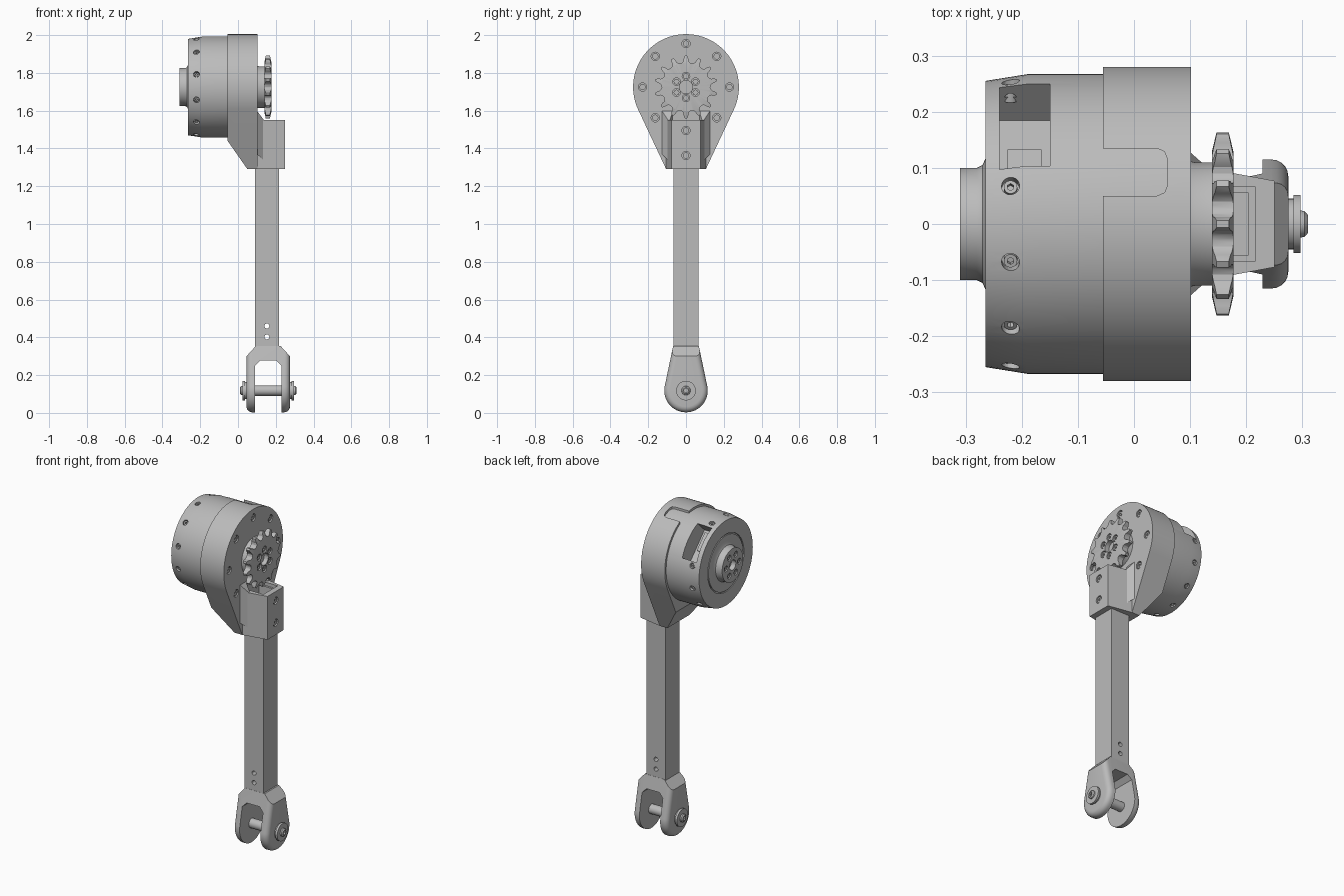
import bpy, bmesh
from math import sin, cos, pi, radians, atan2, acos, hypot
from mathutils import Vector, Matrix

if "Cube" in bpy.data.objects:
    bpy.data.objects.remove(bpy.data.objects["Cube"])

CZ = 1.725     # height of the motor axis
PIN_Z = 0.118  # height of the fork pin
MID = 0.16     # middle of the fork in x

metal = bpy.data.materials.new("grey metal")
GREY = (0.5, 0.5, 0.5, 1)
metal.use_nodes = True
metal.diffuse_color = GREY
metal.node_tree.nodes["Principled BSDF"].inputs["Base Color"].default_value = GREY


def finish(name, bm, smooth=True):
    bmesh.ops.recalc_face_normals(bm, faces=bm.faces)
    mesh = bpy.data.meshes.new(name)
    bm.to_mesh(mesh)
    bm.free()
    mesh.materials.append(metal)
    ob = bpy.data.objects.new(name, mesh)
    bpy.context.collection.objects.link(ob)
    if smooth:
        shade(ob)
    return ob


def shade(ob):
    bpy.ops.object.select_all(action='DESELECT')
    ob.select_set(True)
    bpy.context.view_layer.objects.active = ob
    bpy.ops.object.shade_smooth_by_angle(angle=radians(30))


def combine(ob, bm, operation='DIFFERENCE'):
    """Boolean with a temporary tool that is then removed."""
    tool = finish("cutter", bm, False)
    tool.hide_render = True
    mod = ob.modifiers.new("cut", 'BOOLEAN')
    mod.operation, mod.solver, mod.object = operation, 'EXACT', tool
    bpy.ops.object.select_all(action='DESELECT')
    bpy.context.view_layer.objects.active = ob
    ob.select_set(True)
    bpy.ops.object.modifier_apply(modifier=mod.name)
    bpy.data.objects.remove(tool)
    shade(ob)


def prism(pts, axis, a, b, bm=None):
    """Extrude a 2D outline along x, y or z."""
    bm = bm or bmesh.new()
    place = {'x': lambda p: (a, p[0], p[1]), 'y': lambda p: (p[0], a, p[1]),
             'z': lambda p: (p[0], p[1], a)}[axis]
    face = bm.faces.new([bm.verts.new(place(p)) for p in pts])
    new = bmesh.ops.extrude_face_region(bm, geom=[face])["geom"]
    step = Vector([(b - a) * (axis == k) for k in "xyz"])
    bmesh.ops.translate(bm, vec=step, verts=[v for v in new if isinstance(v, bmesh.types.BMVert)])
    return bm


def rect(x0, x1, y0, y1):
    return [(x0, y0), (x1, y0), (x1, y1), (x0, y1)]


def lathe(profile, z, steps=96):
    """Turn an (x, radius) profile about a line along x."""
    bm = bmesh.new()
    vs = [bm.verts.new((x, 0, z + r)) for x, r in profile]
    es = [bm.edges.new(p) for p in zip(vs, vs[1:])]
    bmesh.ops.spin(bm, geom=vs + es, cent=(0, 0, z), axis=(1, 0, 0), angle=2 * pi, steps=steps)
    bmesh.ops.remove_doubles(bm, verts=bm.verts, dist=1e-5)
    return bm


def rod(bm, start, end, r, seg=20):
    start, end = Vector(start), Vector(end)
    d = end - start
    m = Matrix.Translation((start + end) / 2) @ d.to_track_quat('Z', 'Y').to_matrix().to_4x4()
    bmesh.ops.create_cone(bm, cap_ends=True, segments=seg, radius1=r, radius2=r,
                          depth=d.length, matrix=m)


def slice_off(bm, point, normal):
    """Remove everything on the normal's side and close the cut."""
    res = bmesh.ops.bisect_plane(bm, geom=bm.verts[:] + bm.edges[:] + bm.faces[:],
                                 plane_co=point, plane_no=normal, clear_outer=True)
    bmesh.ops.holes_fill(bm, edges=[e for e in res["geom_cut"] if isinstance(e, bmesh.types.BMEdge)])


def teardrop(r, cz, half, end_z, steps=64):
    """Circle joined by tangents to a straight end of the given half width."""
    h = end_z - cz
    turn = acos(r / hypot(half, h))
    t = atan2(h, half) + (turn if h < 0 else -turn)
    t1 = pi - t if h < 0 else -pi - t
    arc = [t + (t1 - t) * i / steps for i in range(steps + 1)]
    return [(half, end_z)] + [(r * cos(a), cz + r * sin(a)) for a in arc] + [(-half, end_z)]


def polar(x, r, deg):
    return (x, r * cos(radians(deg)), CZ + r * sin(radians(deg)))


def holes_and_bolts(ob, name, spots, r, depth):
    """Counterbored holes with socket screws; each spot is (surface point, outward direction)."""
    cut, bolts, sockets = bmesh.new(), bmesh.new(), bmesh.new()
    for p, n in spots:
        p, n = Vector(p), Vector(n)
        rod(cut, p - n * depth, p + n * 0.03, r)
        rod(bolts, p - n * (depth + 0.01), p - n * depth * 0.3, r * 0.75)
        rod(sockets, p - n * depth * 0.8, p + n * 0.01, r * 0.4, 6)
    combine(ob, cut)
    combine(finish(name, bolts), sockets)


# Motor drum with output hub
motor = finish("motor_drum", lathe(
    [(-0.31, 0), (-0.31, 0.1), (-0.28, 0.1), (-0.27, 0.105), (-0.265, 0.116), (-0.265, 0.165),
     (-0.259, 0.165), (-0.259, 0.172), (-0.265, 0.172), (-0.265, 0.255), (-0.19, 0.267),
     (0.07, 0.267), (0.07, 0)], CZ))
window = prism(rect(-0.24, -0.15, -0.105, 0.105), 'z', 0.155, 0.33)
bmesh.ops.rotate(window, verts=window.verts, matrix=Matrix.Rotation(radians(-46), 3, 'X'))
bmesh.ops.translate(window, verts=window.verts, vec=(0, 0, CZ))
combine(motor, window)
connector = prism(rect(-0.225, -0.165, -0.09, 0.02), 'z', 0.15, 0.165)
bmesh.ops.rotate(connector, verts=connector.verts, matrix=Matrix.Rotation(radians(-46), 3, 'X'))
bmesh.ops.translate(connector, verts=connector.verts, vec=(0, 0, CZ))
finish("window_connector", connector)
angles = [15 + 30 * i for i in range(12) if i != 1]
holes_and_bolts(motor, "drum_screws",
                [(polar(-0.22, 0.262, a), (0, cos(radians(a)), sin(radians(a)))) for a in angles],
                0.016, 0.025)
holes_and_bolts(motor, "hub_screws",
                [(polar(-0.31, 0.062, 60 * i), (-1, 0, 0)) for i in range(6)], 0.017, 0.015)
bore = bmesh.new()
rod(bore, (-0.33, 0, CZ), (-0.28, 0, CZ), 0.03, 32)
combine(motor, bore)

# Teardrop housing plate with sloped underside and top notch
bm = prism(teardrop(0.28, CZ, 0.105, 1.29, 96), 'x', -0.055, 0.102)
slice_off(bm, (0.05, 0, 1.29), (-0.15, 0, -0.105))
housing = finish("housing", bm)
corner = [(0.04 + 0.02 * cos(a), s * 0.0225 + 0.0925 + 0.02 * sin(a))
          for s, a in [(-1, -pi / 2), (-1, -pi / 4), (-1, 0), (1, 0), (1, pi / 4), (1, pi / 2)]]
combine(housing, prism([(-0.08, 0.05)] + corner + [(-0.08, 0.135)], 'z', CZ + 0.19, 2.1))
holes_and_bolts(housing, "housing_screws",
                [(polar(0.102, 0.23, 45 * i), (1, 0, 0)) for i in range(8) if i != 6], 0.022, 0.012)

# Socket block that holds the tube, with side gussets
TUBE = rect(0.09, 0.216, -0.067, 0.067)
block = finish("socket_block", prism([(0.1, -0.105), (0.25, -0.077), (0.25, 0.077), (0.1, 0.105)],
                                     'z', 1.29, 1.55))
combine(block, prism(TUBE, 'z', 1.31, 1.6))
holes_and_bolts(block, "block_screws",
                [((0.25, 0, z), (1, 0, 0)) for z in (1.495, 1.363)], 0.022, 0.012)
for side, s in (("left", 1), ("right", -1)):
    bm = prism([(0.1, s * 0.128), (0.145, s * 0.088), (0.1, s * 0.07)], 'z', 1.33, 1.6)
    slice_off(bm, (0.1, 0, 1.6), (0.06, 0, 0.045))
    slice_off(bm, (0.1, 0, 1.37), (-0.04, 0, -0.045))
    finish("gusset_" + side, bm)

# Square tube with cross holes
tube = finish("arm_tube", prism(TUBE, 'z', 0.34, 1.53))
combine(tube, prism(rect(0.102, 0.204, -0.055, 0.055), 'z', 0.6, 1.6))
cut = bmesh.new()
for z in (0.402, 0.46):
    rod(cut, (0.153, -0.1, z), (0.153, 0.1, z), 0.013)
combine(tube, cut)

# Sprocket with rounded valleys and tapered teeth
outline = []
N = 14
for i in range(N):
    mid = pi / 2 + (i + 0.5) * 2 * pi / N
    cy, cz = 0.15 * cos(mid), 0.15 * sin(mid)
    tips = [mid - pi / N + 0.035, mid + pi / N - 0.035]
    outline.append((0.166 * cos(tips[0]), CZ + 0.166 * sin(tips[0])))
    for k in range(7):
        a = mid + pi + (pi / 2 - k * pi / 6)
        outline.append((cy + 0.022 * cos(a), CZ + cz + 0.022 * sin(a)))
    outline.append((0.166 * cos(tips[1]), CZ + 0.166 * sin(tips[1])))
sprocket = finish("sprocket", prism(outline, 'x', 0.139, 0.177))
combine(sprocket, lathe([(0.139, 0), (0.139, 0.13), (0.148, 0.17), (0.168, 0.17),
                         (0.177, 0.13), (0.177, 0)], CZ), 'INTERSECT')
holes_and_bolts(sprocket, "sprocket_screws",
                [(polar(0.177, 0.058, 90 + 60 * i), (1, 0, 0)) for i in range(6)], 0.02, 0.015)
bore = bmesh.new()
rod(bore, (0.15, 0, CZ), (0.2, 0, CZ), 0.035, 32)
combine(sprocket, bore)
finish("sprocket_hub", lathe([(0.09, 0), (0.09, 0.115), (0.108, 0.11), (0.14, 0.11), (0.14, 0)], CZ))

# Fork with rounded outer rims, chamfered shoulders and a slot
bm = prism(teardrop(0.115, PIN_Z, 0.068, 0.355), 'x', MID - 0.115, MID + 0.115)
rims = [e for e in bm.edges if abs(e.verts[0].co.x - e.verts[1].co.x) < 1e-4
        and min(v.co.z for v in e.verts) < 0.34]
bmesh.ops.bevel(bm, geom=rims, offset=0.03, segments=5, profile=0.5, affect='EDGES')
for s in (-1, 1):
    slice_off(bm, (MID + s * 0.115, 0, 0.3), (s * 0.055, 0, 0.05))
fork = finish("fork", bm)
slot = [(-0.069, -0.1), (0.069, -0.1), (0.069, 0.25), (0.043, 0.277), (-0.043, 0.277), (-0.069, 0.25)]
combine(fork, prism([(MID + x, z) for x, z in slot], 'y', -0.2, 0.2))

# Fork pin with collars on both ends
half = [(0.15, 0), (0.15, 0.016), (0.144, 0.023), (0.137, 0.024), (0.137, 0.052), (0.124, 0.052),
        (0.124, 0.045), (0.11, 0.045), (0.11, 0.028)]
pin = finish("fork_pin", lathe([(MID + x, r) for x, r in half]
                               + [(MID - x, r) for x, r in reversed(half)], PIN_Z, 48))
sockets = bmesh.new()
for s in (-1, 1):
    rod(sockets, (MID + s * 0.135, 0, PIN_Z), (MID + s * 0.17, 0, PIN_Z), 0.011, 6)
combine(pin, sockets)
